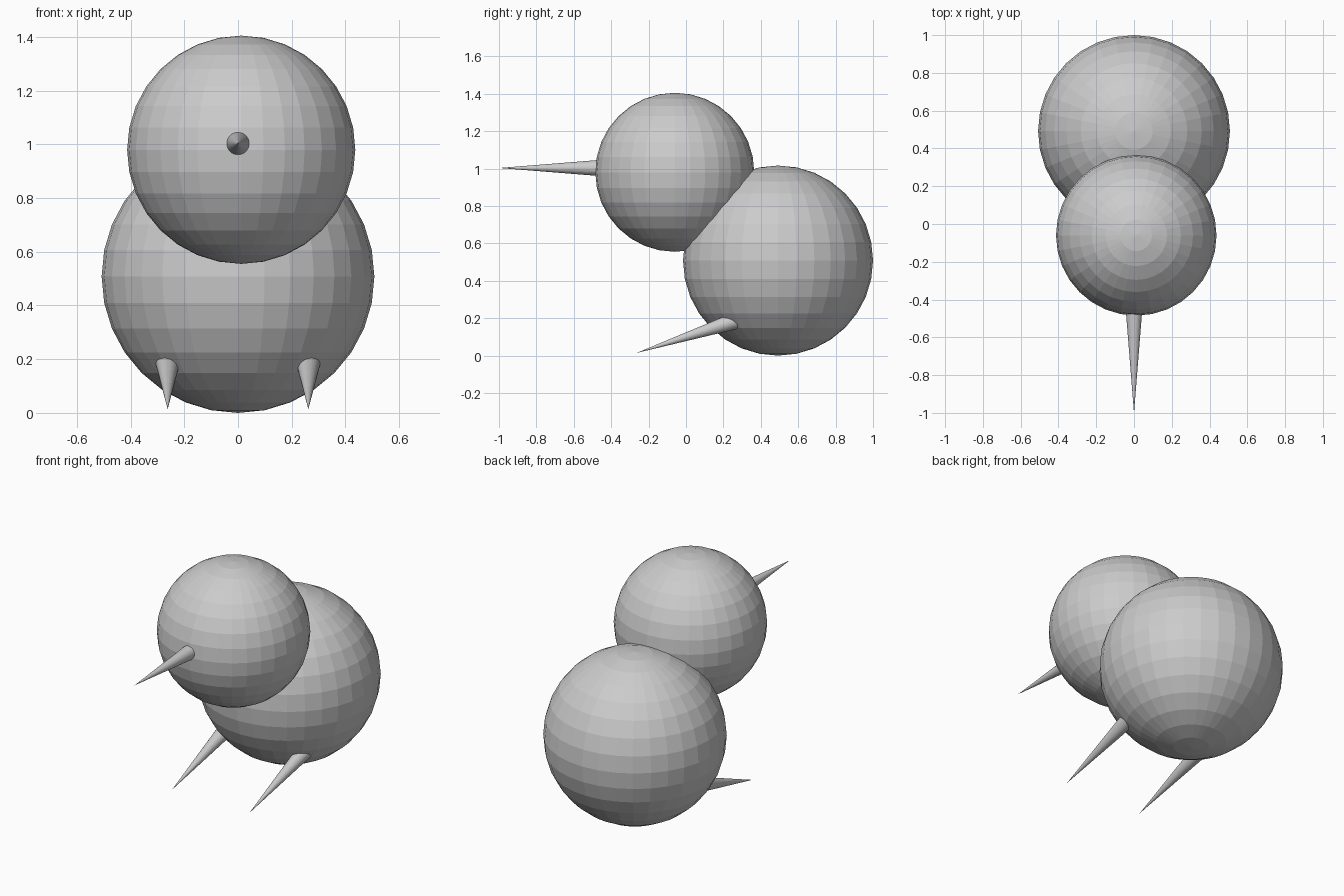
import bpy
from mathutils import Vector

if "Cube" in bpy.data.objects:
    bpy.data.objects.remove(bpy.data.objects["Cube"])


def ball(name, center, radius):
    bpy.ops.mesh.primitive_uv_sphere_add(segments=32, ring_count=16,
                                         radius=radius, location=center)
    bpy.context.object.name = name


def spike(name, tip, direction, length=0.58, taper=0.08):
    # Cone with its point at tip, widening along direction into the ball
    d = Vector(direction).normalized()
    bpy.ops.mesh.primitive_cone_add(vertices=32, radius1=length * taper, radius2=0,
                                    depth=length, location=Vector(tip) + d * length / 2)
    obj = bpy.context.object
    obj.name = name
    obj.rotation_euler = (-d).to_track_quat('Z', 'Y').to_euler()


# Two overlapping balls
ball("body", (0, 0.492, 0.508), 0.508)
ball("head", (0.012, -0.06, 0.98), 0.425)

# Beak
spike("beak", (0, -1.0, 1.003), (0, 1, 0))

# Pair of feet
for side, x in (("left", -0.262), ("right", 0.262)):
    spike("foot_" + side, (x, -0.265, 0.014), (0, 1, 0.325))
